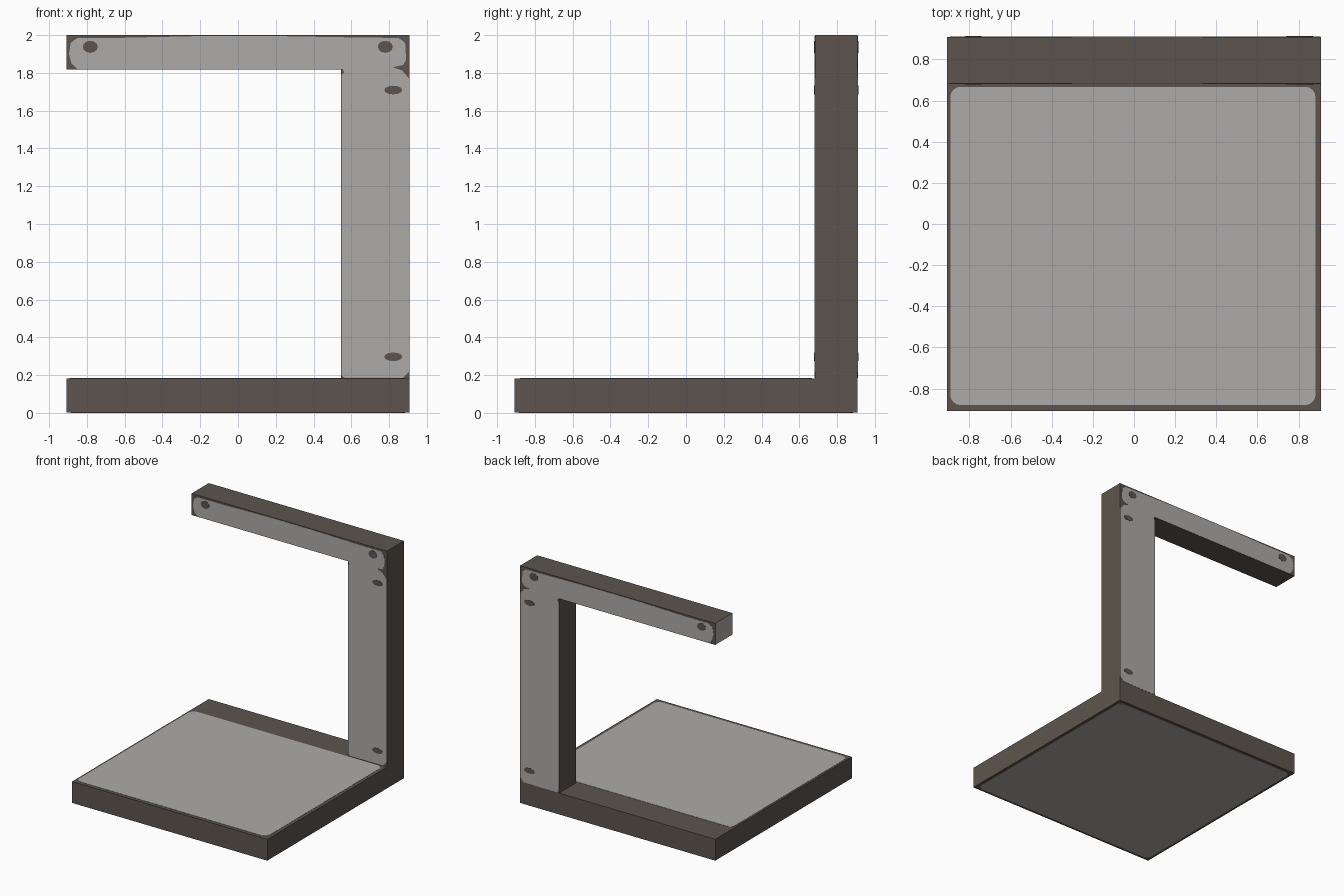
import bpy, bmesh, math
from mathutils import Vector

if "Cube" in bpy.data.objects:
    bpy.data.objects.remove(bpy.data.objects["Cube"])

U = 2 / 11            # slab thickness; the whole model is 10 x 10 x 11 of these
H = 5 * U             # half width of the base
YF = H - 1.25 * U     # front of the upright frame
T = 0.002             # thickness of painted plates


def material(name, r, g, b):
    m = bpy.data.materials.new(name)
    m.diffuse_color = (r, g, b, 1)
    m.use_nodes = True
    m.node_tree.nodes["Principled BSDF"].inputs["Base Color"].default_value = m.diffuse_color
    return m


BROWN = material("dark_brown", 0.109, 0.091, 0.074)
GREY = material("warm_light_grey", 0.423, 0.407, 0.392)


def prism(name, points, offset, *mats):
    """Extrude a closed 3D outline along offset."""
    bm = bmesh.new()
    face = bm.faces.new([bm.verts.new(p) for p in points])
    out = bmesh.ops.extrude_face_region(bm, geom=[face], use_keep_orig=True)
    moved = [v for v in out["geom"] if isinstance(v, bmesh.types.BMVert)]
    bmesh.ops.translate(bm, verts=moved, vec=Vector(offset))
    bmesh.ops.recalc_face_normals(bm, faces=bm.faces[:])
    me = bpy.data.meshes.new(name)
    bm.to_mesh(me)
    bm.free()
    for m in mats:
        me.materials.append(m)
    ob = bpy.data.objects.new(name, me)
    bpy.context.collection.objects.link(ob)
    return ob


def rounded(x0, x1, y0, y1, r, steps=4):
    """Rectangle outline with rounded corners."""
    pts = []
    corners = ((x1 - r, y1 - r), (x0 + r, y1 - r), (x0 + r, y0 + r), (x1 - r, y0 + r))
    for k, (cx, cy) in enumerate(corners):
        for i in range(steps + 1):
            a = math.pi / 2 * (k + i / steps)
            pts.append((cx + r * math.cos(a), cy + r * math.sin(a)))
    return pts


# Base slab
square = [(-H, -H), (H, -H), (H, H), (-H, H)]
prism("base_slab", [(x, y, T) for x, y in square], (0, 0, U - T), BROWN)

# Worn grey panels on the top and underside of the base
prism("base_top_panel", [(x, y, U) for x, y in rounded(-0.893, 0.882, -0.88, 0.667, 0.05)],
      (0, 0, T), GREY)
prism("base_bottom_panel", [(x, y, 0) for x, y in rounded(-0.885, 0.885, -0.885, 0.885, 0.05)],
      (0, 0, T), GREY)

# Upright post and top arm in one piece, with a grey free end
outline = [(H - 2 * U, U), (H, U), (H, 2), (-H, 2), (-H, 2 - U), (H - 2 * U, 2 - U)]
frame = prism("post_and_arm", [(x, YF, z) for x, z in outline], (0, H - YF, 0), BROWN, GREY)
for p in frame.data.polygons:
    if p.normal.x < -0.5 and p.center.z > 2 - U:
        p.material_index = 1

# Grey panel outline with worn corners and edge chips
panel = [(-0.85, 1.985), (-0.6, 1.986), (-0.2, 1.995), (0.2, 1.995), (0.6, 1.988),
         (0.85, 1.985), (0.885, 1.96), (0.89, 1.87), (0.875, 1.842), (0.82, 1.83),
         (0.87, 1.812), (0.906, 1.77), (0.906, 0.22), (0.875, 0.186), (0.565, 0.184),
         (0.547, 0.2), (0.547, 1.79), (0.562, 1.8), (0.555, 1.82), (-0.85, 1.82),
         (-0.882, 1.85), (-0.895, 1.9), (-0.885, 1.96)]
# Dark spots: centre x, centre z, half width, half height
spots = [(-0.782, 1.938, 0.04, 0.032), (0.78, 1.938, 0.04, 0.032),
         (0.822, 1.709, 0.048, 0.023), (0.822, 0.297, 0.048, 0.023)]

for side, y, d in (("front", YF, -1), ("back", H, 1)):
    prism(f"frame_{side}_panel", [(x, y, z) for x, z in panel], (0, d * T, 0), GREY)
    for i, (cx, cz, rx, rz) in enumerate(spots):
        ring = [(cx + rx * math.cos(a * math.pi / 6), y + d * T, cz + rz * math.sin(a * math.pi / 6))
                for a in range(12)]
        prism(f"{side}_dark_spot_{i + 1}", ring, (0, d * T, 0), BROWN)
